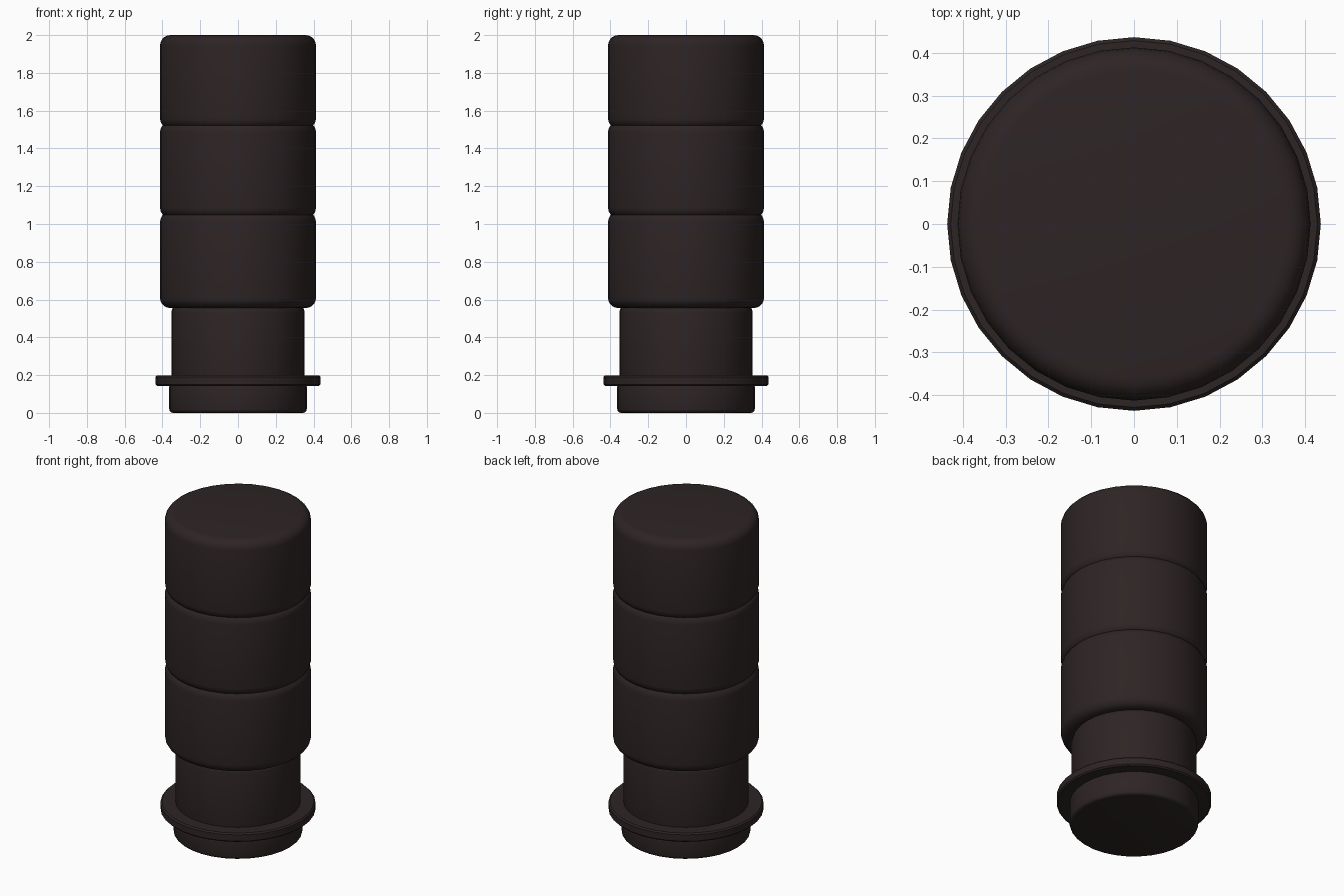
import bpy
import math

if "Cube" in bpy.data.objects:
    bpy.data.objects.remove(bpy.data.objects["Cube"])

SIDES = 32

dark = bpy.data.materials.new("dark_brown_rubber")
dark.diffuse_color = (0.027, 0.018, 0.018, 1)
dark.use_nodes = True
dark.node_tree.nodes["Principled BSDF"].inputs["Base Color"].default_value = dark.diffuse_color


def rounded_cylinder(name, radius, z0, z1, bevel, steps):
    """Lathe a closed cylinder with rounded rims."""
    prof = []
    for i in range(steps + 1):
        a = math.pi / 2 * i / steps
        prof.append((radius - bevel + bevel * math.sin(a),
                     z0 + bevel - bevel * math.cos(a)))
    prof += [(r, z0 + z1 - z) for r, z in reversed(prof)]
    verts = [(r * math.cos(2 * math.pi * k / SIDES),
              r * math.sin(2 * math.pi * k / SIDES), z)
             for r, z in prof for k in range(SIDES)]
    faces = []
    for j in range(len(prof) - 1):
        for k in range(SIDES):
            n = (k + 1) % SIDES
            faces.append((j * SIDES + k, j * SIDES + n,
                          (j + 1) * SIDES + n, (j + 1) * SIDES + k))
    top = (len(prof) - 1) * SIDES
    faces.append(tuple(reversed(range(SIDES))))
    faces.append(tuple(range(top, top + SIDES)))
    me = bpy.data.meshes.new(name)
    me.from_pydata(verts, [], faces)
    me.materials.append(dark)
    ob = bpy.data.objects.new(name, me)
    bpy.context.collection.objects.link(ob)
    bpy.ops.object.select_all(action='DESELECT')
    ob.select_set(True)
    bpy.context.view_layer.objects.active = ob
    bpy.ops.object.shade_smooth_by_angle(angle=math.radians(35))
    return ob


# Base plug, flange ring and neck
rounded_cylinder("base", 0.364, 0.0, 0.16, 0.02, 3)
rounded_cylinder("flange", 0.437, 0.143, 0.198, 0.008, 1)
rounded_cylinder("neck", 0.353, 0.15, 0.58, 0.05, 4)

# Three stacked grip segments, overlapping to form grooves
for i, (z0, z1) in enumerate([(0.555, 1.065), (1.032, 1.54), (1.505, 2.0)]):
    rounded_cylinder(f"grip_segment_{i + 1}", 0.413, z0, z1, 0.055, 5)
